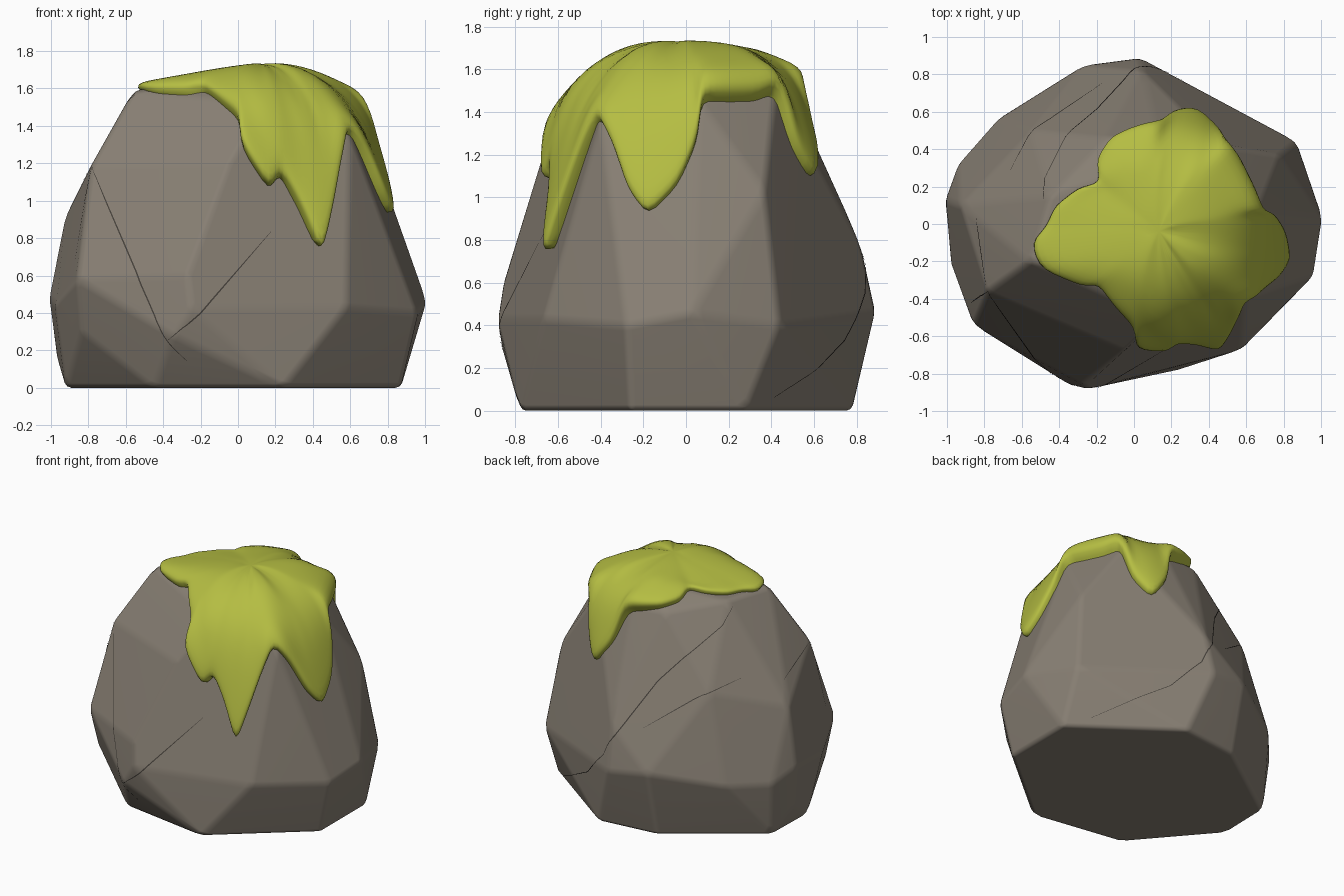
import bpy, bmesh, math
from mathutils import Vector
from mathutils.bvhtree import BVHTree

if "Cube" in bpy.data.objects:
    bpy.data.objects.remove(bpy.data.objects["Cube"])


def material(name, rgb):
    m = bpy.data.materials.new(name)
    m.diffuse_color = (*rgb, 1)
    m.use_nodes = True
    m.node_tree.nodes["Principled BSDF"].inputs["Base Color"].default_value = m.diffuse_color
    return m


STONE = material("warm grey stone", (0.245, 0.213, 0.173))
MOSS = material("yellow green moss", (0.46, 0.51, 0.055))
CREVICE = material("dark crevice", (0.06, 0.052, 0.043))


def make_object(name, bm, mat):
    bmesh.ops.recalc_face_normals(bm, faces=bm.faces[:])
    for f in bm.faces:
        f.smooth = True
    me = bpy.data.meshes.new(name)
    bm.to_mesh(me)
    bm.free()
    me.materials.append(mat)
    ob = bpy.data.objects.new(name, me)
    bpy.context.collection.objects.link(ob)
    return ob


# Boulder: faceted convex block from a few rings of corners
base = [(-.92, -.12), (-.45, -.67), (.24, -.78), (.87, -.26),
        (.87, .28), (.18, .78), (-.27, .73), (-.91, .28)]
corners = [(x, y, 0) for x, y in base] + [
    # widest belt
    (-.35, -.86, .28), (-.25, -.885, .43), (-.86, -.54, .58), (-.27, -.86, .6),
    (.58, -.67, .43), (.96, -.28, .4), (1.01, .03, .46), (.87, .44, .4),
    (.27, .78, .36), (.03, .89, .46), (-.27, .85, .5), (-.72, .57, .42),
    (-.94, .32, .4), (-1.01, .13, .48), (-.98, -.22, .45), (-.97, .1, .17),
    (-.84, -.47, .3),
    # shoulders
    (-.785, -.36, 1.19), (-.93, .1, .9), (-.04, -.68, 1.2), (.6, -.4, 1.36),
    (.81, 0, 1.0), (.78, .37, 1.03), (.05, .82, .78), (-.05, .62, 1.2),
    (-.55, .5, 1.05),
    # crown
    (-.56, -.2, 1.59), (-.45, .15, 1.59), (-.15, .46, 1.54), (.12, .48, 1.53),
    (.45, .42, 1.5), (.66, .06, 1.45), (.14, -.51, 1.51), (.05, -.25, 1.67),
    (.32, -.2, 1.67), (.34, .28, 1.66), (.02, .3, 1.66)]
bm = bmesh.new()
for c in corners:
    bm.verts.new(c)
bmesh.ops.convex_hull(bm, input=bm.verts[:])
bmesh.ops.delete(bm, geom=[v for v in bm.verts if not v.link_faces], context='VERTS')
bmesh.ops.dissolve_limit(bm, angle_limit=math.radians(9), verts=bm.verts[:], edges=bm.edges[:])
boulder = make_object("boulder", bm, STONE)
bev = boulder.modifiers.new("soft_edges", 'BEVEL')
bev.width, bev.segments = 0.028, 2
bev.limit_method, bev.angle_limit = 'ANGLE', math.radians(7)
boulder.modifiers.new("flat_facets", 'WEIGHTED_NORMAL')
bpy.context.view_layer.update()
surface = BVHTree.FromObject(boulder, bpy.context.evaluated_depsgraph_get())

# Moss cap: rim with hanging lobes, draped over the boulder
rim = [(-.57, -.1, 1.62), (-.52, -.26, 1.63), (-.32, -.36, 1.65), (-.2, -.34, 1.64),
       (-.1, -.45, 1.55), (0, -.56, 1.47), (.02, -.64, 1.28), (.17, -.69, 1.07),
       (.24, -.66, 1.17), (.34, -.66, .98), (.45, -.67, .70), (.51, -.6, .95),
       (.56, -.52, 1.2), (.59, -.42, 1.4), (.67, -.34, 1.25), (.77, -.27, 1.03),
       (.82, -.18, .91), (.79, -.04, 1.05), (.73, .05, 1.25), (.68, .08, 1.48),
       (.68, .22, 1.53), (.61, .38, 1.54), (.48, .42, 1.5), (.46, .53, 1.25),
       (.34, .6, 1.07), (.2, .58, 1.25), (.13, .52, 1.5), (0, .51, 1.55),
       (-.12, .46, 1.57), (-.2, .35, 1.6), (-.18, .22, 1.63), (-.3, .19, 1.62),
       (-.43, .1, 1.62), (-.48, -.01, 1.62)]
centre, up = Vector((.1, -.02, .9)), Vector((0, 0, 1))


def drape(direction, height):
    hit = surface.ray_cast(centre, direction)[0]
    # overhanging ledge round the right and back shoulders
    flat = Vector((direction.x, direction.y))
    side = (flat.x + flat.y) / flat.length if flat.length > .01 else 0
    ledge = .06 * min(1, max(0, side)) * math.exp(-((hit.z - 1.51) / .09) ** 2)
    front = .035 * max(0, -direction.y)
    return hit + direction * (height + (ledge + front if height > 0 else 0))


dense = []
for p, q in zip(rim, rim[1:] + rim[:1]):
    dense += [Vector(p), (Vector(p) + Vector(q)) / 2]

bm = bmesh.new()
top = bm.verts.new(drape(up, .085))
spokes = []
for p in dense:
    d = (p - centre).normalized()
    rows = [(t, .085 - .04 * t) for t in (.15, .3, .45, .6, .73, .85, .95)]
    rows += [(1, .03), (.99, -.025)]
    spokes.append([bm.verts.new(drape(up.slerp(d, t), h)) for t, h in rows])
for a, b in zip(spokes, spokes[1:] + spokes[:1]):
    bm.faces.new((top, a[0], b[0]))
    for j in range(len(a) - 1):
        bm.faces.new((a[j], a[j + 1], b[j + 1], b[j]))
# even out folds on the crown, then lift anything that sank near the stone
inner = [top] + [v for s in spokes for v in s[:5]]
for _ in range(4):
    bmesh.ops.smooth_vert(bm, verts=inner, factor=.5,
                          use_axis_x=True, use_axis_y=True, use_axis_z=True)
for v in inner:
    d = (v.co - centre).normalized()
    floor = surface.ray_cast(centre, d)[0] + d * .055
    if (v.co - centre).length < (floor - centre).length:
        v.co = floor
moss = make_object("moss_cap", bm, MOSS)
soft = moss.modifiers.new("soft_form", 'SUBSURF')
soft.levels = soft.render_levels = 1


# Cracks: hairline tapered ribbons lying on the stone
def crack(name, points, width=.004):
    path = []
    for a, b in zip(points, points[1:]):
        path += [Vector(a).lerp(Vector(b), k / 14) for k in range(14)]
    path.append(Vector(points[-1]))
    snapped = [surface.find_nearest(p)[:2] for p in path]
    bm = bmesh.new()
    pairs, n = [], len(snapped) - 1
    for i, (p, normal) in enumerate(snapped):
        along = snapped[min(i + 1, n)][0] - snapped[max(i - 1, 0)][0]
        w = width * (.25 + .75 * math.sin(math.pi * i / n))
        side = along.cross(normal).normalized() * w
        pairs.append([bm.verts.new(p + normal * .004 + s * side) for s in (-1, 1)])
    for a, b in zip(pairs, pairs[1:]):
        bm.faces.new((a[0], a[1], b[1], b[0]))
    make_object(name, bm, CREVICE)


crack("front_crack", [(-.78, -.36, 1.18), (-.7, -.45, 1.0), (-.54, -.69, .62),
                      (-.38, -.83, .25), (-.28, -.83, .12)])
crack("front_branch_crack", [(-.38, -.84, .25), (-.2, -.87, .4), (.2, -.75, .86)])
crack("left_crack", [(-.78, -.36, 1.18), (-.87, -.42, .68)], .003)
crack("left_upper_crack", [(-.88, .05, 1.08), (-.79, -.33, 1.18)], .003)
crack("back_crack", [(-.48, .13, 1.55), (-.48, .25, 1.45), (-.2, .62, 1.1), (-.04, .8, .8),
                     (.1, .84, .55), (.3, .75, .33), (.75, .44, .05)])
crack("back_left_crack", [(-.18, .78, .8), (-.45, .56, 1.0), (-.68, .3, 1.13)], .003)
